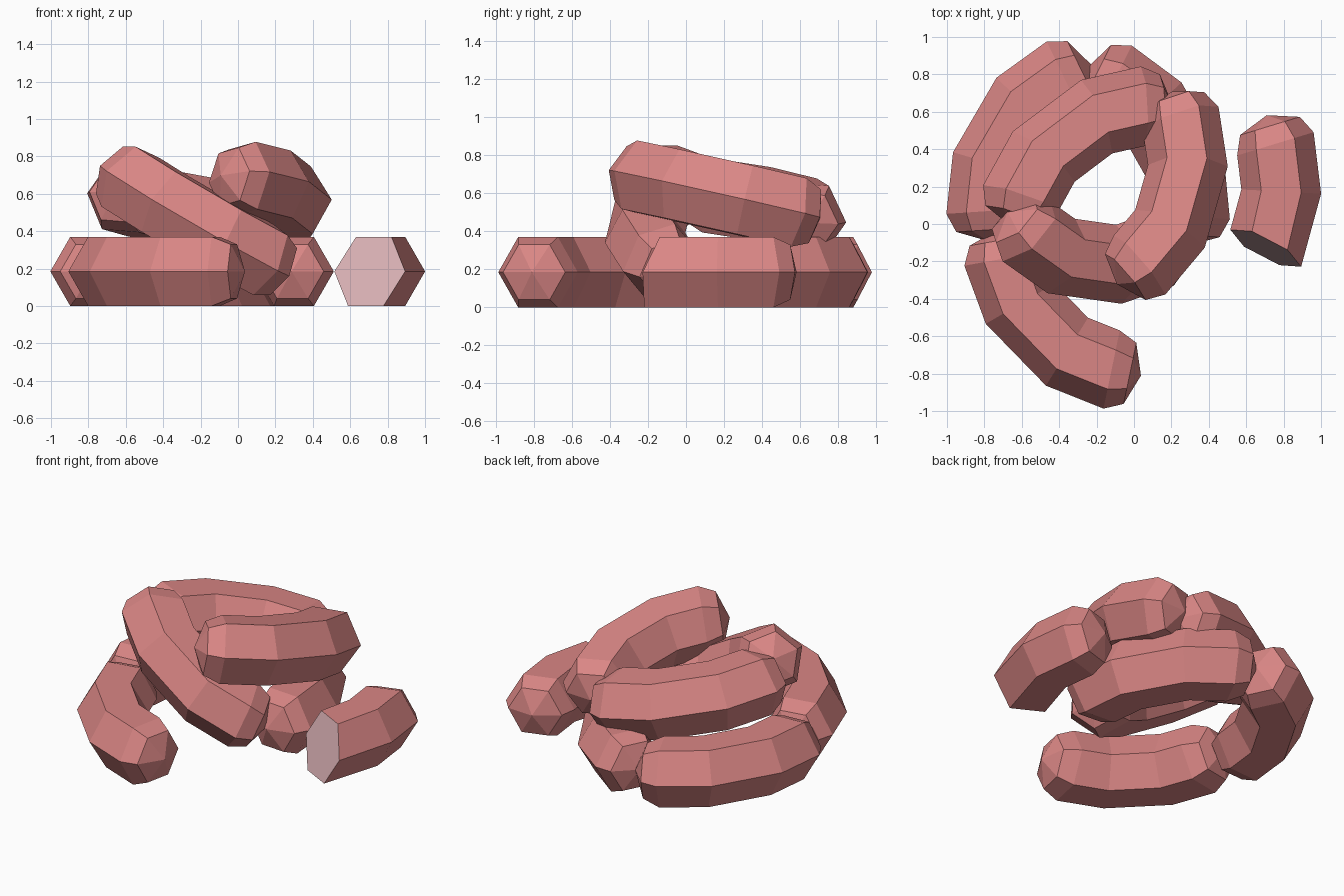
import bpy, bmesh, math
from mathutils import Vector

if "Cube" in bpy.data.objects:
    bpy.data.objects.remove(bpy.data.objects["Cube"])

R = 0.2135      # hexagonal section radius
BEND = 0.74     # radius of the bent centre line
HALF = math.radians(34)


def material(name, rgb):
    m = bpy.data.materials.new(name)
    m.diffuse_color = (*rgb, 1)
    m.use_nodes = True
    m.node_tree.nodes["Principled BSDF"].inputs["Base Color"].default_value = m.diffuse_color
    return m


skin = material("sausage_skin", (0.70, 0.24, 0.235))
meat = material("cut_meat", (0.73, 0.46, 0.48))


def sausage(name, p, q, up=(0, 0, 1), angles=(-34, -14, 14, 34), cut=False):
    """Bent six-sided sausage; p and q are the outer corners of its end rings."""
    p, q = Vector(p), Vector(q)
    t = (q - p).normalized()
    n = Vector(up)
    n = (n - t * n.dot(t)).normalized()
    u = t.cross(n)
    centre = (p + q) / 2 - u * (BEND + R) * math.cos(HALF)
    bm = bmesh.new()

    def ring(deg, radius, push=0.0, slant=0.0):
        a = math.radians(deg)
        out = u * math.cos(a) + t * math.sin(a)
        tan = t * math.cos(a) - u * math.sin(a)
        mid = centre + out * BEND + tan * push
        if radius == 0:
            return [bm.verts.new(mid)]
        vs = []
        for k in range(6):
            b = math.radians(60 * k)
            h = radius * math.sin(b)
            vs.append(bm.verts.new(mid + out * radius * math.cos(b) + n * h + tan * slant * h))
        return vs

    # rings from one rounded tip to the other
    rings = []
    if not cut:
        rings += [ring(angles[0], 0, -0.16), ring(angles[0], 0.167, -0.10)]
    for i, a in enumerate(angles):
        rings.append(ring(a, R, 0, 0.25 if cut and i == 0 else 0))
    rings += [ring(angles[-1], 0.167, 0.10), ring(angles[-1], 0, 0.16)]

    for r0, r1 in zip(rings, rings[1:]):
        for k in range(6):
            j = (k + 1) % 6
            if len(r0) == 1:
                bm.faces.new((r0[0], r1[k], r1[j]))
            elif len(r1) == 1:
                bm.faces.new((r0[k], r0[j], r1[0]))
            else:
                bm.faces.new((r0[k], r0[j], r1[j], r1[k]))
    if cut:  # sliced end
        bm.faces.new(rings[0]).material_index = 1
    bmesh.ops.recalc_face_normals(bm, faces=bm.faces)

    me = bpy.data.meshes.new(name)
    bm.to_mesh(me)
    bm.free()
    me.materials.append(skin)
    me.materials.append(meat)
    bpy.context.collection.objects.link(bpy.data.objects.new(name, me))


Z = 0.185
# lying on the ground
sausage("sausage_back_left", (-0.47, 0.97, Z), (-1.0, 0.06, Z))
sausage("sausage_front_left", (-0.90, -0.23, Z), (-0.17, -0.98, Z))
sausage("sausage_back_right", (0.51, 0.03, Z), (-0.01, 0.95, Z))
sausage("sausage_cut_half", (0.648, -0.528, Z), (0.96, 0.49, Z),
        angles=(-10.5, 14, 34), cut=True)
# heaped on top
sausage("sausage_upper_back", (0.02, 0.83, 0.45), (-0.79, 0.22, 0.60))
sausage("sausage_leaning_front", (-0.70, -0.20, 0.72), (0.21, -0.33, 0.19))
sausage("sausage_top", (0.17, -0.37, 0.716), (0.45, 0.62, 0.496), up=(-0.08, 0.02, 1))
